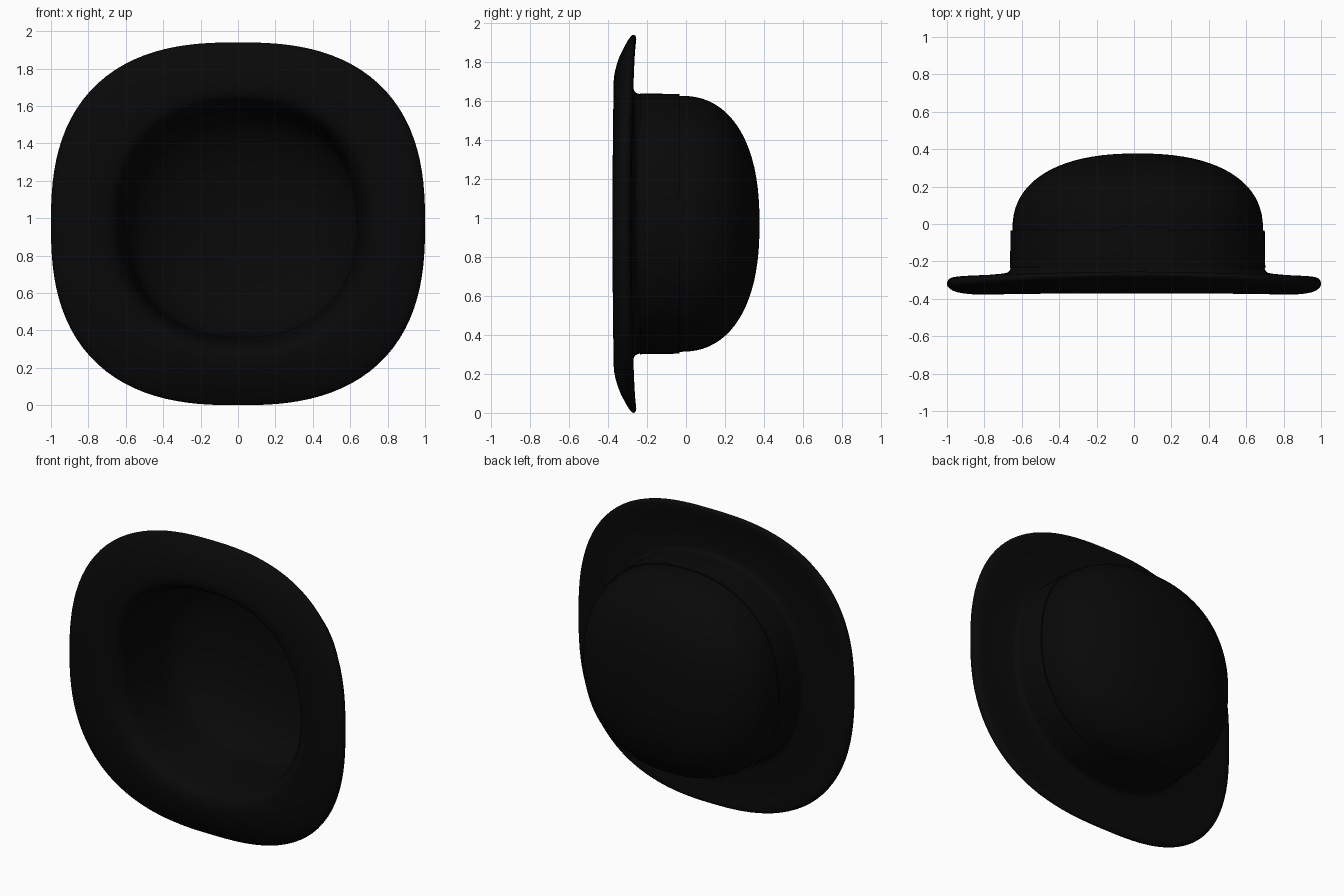
import bpy, bmesh, math

cube = bpy.data.objects.get("Cube")
if cube:
    bpy.data.objects.remove(cube, do_unlink=True)

SEGMENTS = 112
MID_Z = 0.97

felt = bpy.data.materials.new("black_felt")
felt.use_nodes = True
BLACK = (0.0025, 0.0025, 0.0025, 1)
felt.diffuse_color = BLACK
bsdf = felt.node_tree.nodes["Principled BSDF"]
bsdf.inputs["Base Color"].default_value = BLACK
bsdf.inputs["Roughness"].default_value = 0.8


def oval(angle, half_x, half_z, power):
    """Point on a rounded-square oval in a given direction."""
    c, s = math.cos(angle), math.sin(angle)
    r = (abs(c / half_x) ** power + abs(s / half_z) ** power) ** (-1 / power)
    return r * c, r * s


def place(reach, depth_side, depth_end, angle):
    """Reach 0..1 scales the crown oval, 1..2 runs from crown to brim edge."""
    cx, cz = oval(angle, 0.67, 0.657, 2.25)
    cx += 0.02
    if reach <= 1:
        x, z = 0.02 + (cx - 0.02) * reach, cz * reach
    else:
        bx, bz = oval(angle, 1.0, 0.97, 2.55)
        t = reach - 1
        x, z = cx + (bx - cx) * t, cz + (bz - cz) * t
    w = math.sin(angle) ** 2
    return x, depth_side + (depth_end - depth_side) * w, MID_Z + z


def smooth_path(points, steps=3):
    """Catmull-Rom curve through the profile points."""
    result = []
    last = len(points) - 1
    for i in range(last):
        p = [points[max(0, min(last, i + k))] for k in (-1, 0, 1, 2)]
        for j in range(steps):
            t = j / steps
            result.append(tuple(
                0.5 * (2 * b + (c - a) * t + (2 * a - 5 * b + 4 * c - d) * t * t
                       + (3 * b - a - 3 * c + d) * t ** 3)
                for a, b, c, d in zip(*p)))
    return result + [points[-1]]


def dome(base, height, radius, count=20):
    """Crown profile from its base ring to just short of the tip."""
    rings = []
    for i in range(count):
        a = math.pi / 2 * i / count
        k = math.cos(a) ** (2 / 2.35)
        u = math.sin(a) ** (2 / 2.35)
        rings.append((radius * k, base + height * u, base + height * u))
    return rings


def loft(name, profile, closed=False):
    bm = bmesh.new()
    angles = [2 * math.pi * i / SEGMENTS for i in range(SEGMENTS)]
    rings = [[bm.verts.new(place(*p, a)) for a in angles] for p in profile]
    pairs = list(zip(rings, rings[1:]))
    if closed:
        pairs.append((rings[-1], rings[0]))
    else:
        bm.faces.new(rings[0])
        bm.faces.new(rings[-1])
    for lower, upper in pairs:
        for i in range(SEGMENTS):
            j = (i + 1) % SEGMENTS
            bm.faces.new((lower[i], lower[j], upper[j], upper[i]))
    bmesh.ops.recalc_face_normals(bm, faces=bm.faces)
    mesh = bpy.data.meshes.new(name)
    bm.to_mesh(mesh)
    bm.free()
    mesh.materials.append(felt)
    obj = bpy.data.objects.new(name, mesh)
    bpy.context.collection.objects.link(obj)
    bpy.ops.object.select_all(action='DESELECT')
    obj.select_set(True)
    bpy.context.view_layer.objects.active = obj
    bpy.ops.object.shade_smooth_by_angle(angle=math.radians(50))
    return obj


# Brim: inner wall, underside, rolled edge, upper face, fillet into the crown
brim = smooth_path([
    (0.925, -0.02, -0.02),
    (0.94, -0.14, -0.14),
    (0.96, -0.25, -0.25),
    (0.99, -0.32, -0.32),
    (1.09, -0.362, -0.362),
    (1.30, -0.377, -0.370),
    (1.60, -0.376, -0.346),
    (1.84, -0.365, -0.310),
    (1.96, -0.345, -0.286),
    (2.00, -0.320, -0.270),
    (1.96, -0.292, -0.256),
    (1.84, -0.281, -0.258),
    (1.60, -0.278, -0.270),
    (1.30, -0.270, -0.273),
    (1.10, -0.262, -0.268),
    (1.04, -0.247, -0.250),
    (1.01, -0.215, -0.215),
])

# Crown shell joined to the brim, hollow inside
inner = dome(0.0, 0.34, 0.923)[::-1]
outer = dome(-0.035, 0.412, 1.0)
loft("hat_body", inner + brim + outer)

# Ribbon band around the foot of the crown
loft("hat_band", [(r, y, y) for r, y in (
    (0.99, -0.235), (1.04, -0.235), (1.035, -0.20),
    (1.03, -0.04), (1.025, -0.034), (0.99, -0.034))], closed=True)
